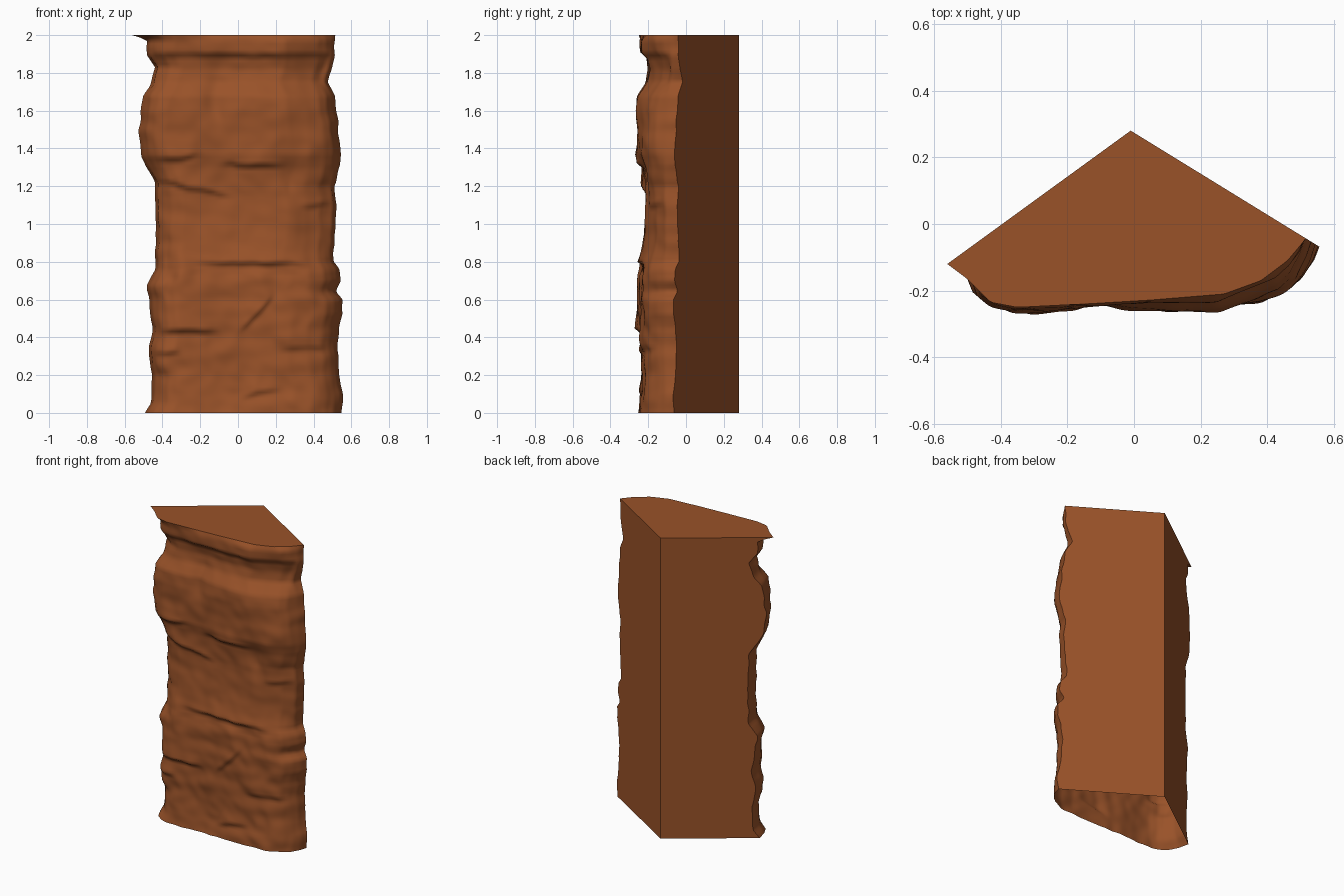
import bpy
from math import exp
from mathutils import Vector, noise

if "Cube" in bpy.data.objects:
    bpy.data.objects.remove(bpy.data.objects["Cube"])

ROWS, COLS = 130, 84
APEX = (-0.01, 0.28)

# Silhouettes read against height: left edge, right edge, front depth
LEFT = [(0, -.49), (.05, -.465), (.2, -.455), (.3, -.47), (.45, -.455), (.6, -.475), (.68, -.48),
        (.76, -.44), (.9, -.435), (1.22, -.44), (1.28, -.465), (1.36, -.515), (1.5, -.523),
        (1.68, -.5), (1.73, -.47), (1.83, -.44), (1.89, -.48), (2, -.48)]
RIGHT = [(0, .55), (.1, .552), (.2, .535), (.45, .53), (.52, .553), (.6, .547), (.64, .52), (.7, .545),
         (.76, .535), (.8, .505), (1.1, .52), (1.2, .51), (1.31, .545), (1.4, .54), (1.6, .525),
         (1.68, .515), (1.75, .47), (1.82, .495), (1.9, .515), (2, .51)]
DEPTH = [(0, -.25), (.1, -.235), (.4, -.238), (.7, -.243), (.8, -.233), (.9, -.22), (1.15, -.213),
         (1.3, -.228), (1.37, -.247), (1.6, -.258), (1.68, -.253), (1.75, -.213), (1.82, -.2),
         (1.88, -.213), (1.91, -.237), (2, -.243)]
# Plan outline of the flat top
TOP = [(-.56, -.12), (-.5, -.165), (-.43, -.235), (-.35, -.25), (-.15, -.24), (.05, -.228),
       (.27, -.21), (.38, -.17), (.46, -.11), (.515, -.045)]
# Overhanging ledges: x, z, half width, slope, push-out
LEDGES = [(.07, .79, .26, -.03, .03), (-.27, .43, .15, 0, .028), (-.38, .32, .07, 0, .02),
          (.08, 1.31, .14, 0, .026), (-.32, 1.35, .11, .06, .022), (-.25, 1.19, .2, -.2, .02),
          (.12, .1, .09, .15, .016), (.42, 1.1, .08, .1, .014), (.1, .52, .08, 1, .018),
          (.02, 1.89, .25, -.04, .01), (.36, .34, .12, 0, .012)]
# Broad swells and hollows: x, z, radius x, radius z, push-out
SWELLS = [(-.28, .65, .1, .16, .018), (-.12, 1.66, .05, .12, -.025), (.15, 1.55, .18, .16, .01),
          (.4, .95, .07, .2, -.015), (.27, 1.24, .05, .08, -.022), (-.36, .75, .04, .15, -.018)]


def interp(table, t):
    for (a, va), (b, vb) in zip(table, table[1:]):
        if t <= b:
            return va + (vb - va) * (t - a) / (b - a)
    return table[-1][1]


def along(points, u):
    """Point at even-length fraction u of a plan outline."""
    pts = [Vector(p) for p in points]
    lens = [(b - a).length for a, b in zip(pts, pts[1:])]
    d = u * sum(lens)
    for a, b, n in zip(pts, pts[1:], lens):
        if d <= n:
            return a.lerp(b, d / n)
        d -= n
    return pts[-1]


def wall_y(x):
    """Depth of the flat back planes at x."""
    return APEX[1] - (APEX[0] - x) * .727 if x < 0 else APEX[1] - (x - APEX[0]) * .615


def outline(z):
    jag = .008 * noise.noise(Vector((1.5, 4.5, z * 15)))
    l, r, d = interp(LEFT, z) + jag, interp(RIGHT, z) + jag, interp(DEPTH, z)
    # The right corner is fuller low down and slimmer near the top
    s = min(max((z - 1.4) / .4, 0), 1) * .03
    return [(l, wall_y(l)), (l + .016, -.14), (l + .045, d + .045), (l + .085, d + .014),
            (l + .14, d), (-.1, d + .006), (.1, d + .004), (r - .26, d + .002 + s * .3),
            (r - .16, d + .02 + s), (r - .085, d + .05 + s), (r - .045, d + .085 + s),
            (r - .015, -.11 + s), (r, wall_y(r))]


def relief(x, z):
    out = 0
    for cx, cz, w, slope, amt in LEDGES:
        wob = .014 * noise.noise(Vector((x * 9, cz * 7, 2)))
        h = z - cz - slope * (x - cx) - wob
        rise = min(max((h + .012) / .024, 0), 1)
        out += amt * exp(-((x - cx) / w) ** 4) * (rise * exp(-max(h, 0) / .09)
                                               - .3 * (1 - rise) * exp(min(h, 0) / .05))
    for cx, cz, rx, rz, amt in SWELLS:
        out += amt * exp(-((x - cx) / rx) ** 2 - ((z - cz) / rz) ** 2)
    # Chunky stone bumps, rougher near the foot
    rough = 1 if z < .75 else .65
    out += .012 * rough * noise.noise(Vector((x * 6, 3, z * 7)))
    return out + .008 * rough * noise.noise(Vector((x * 12 + z * 3, 8, z * 14)))


def rock_point(u, z):
    x, y = along(outline(z), u)
    fade = min(1, u / .12, (1 - u) / .12)
    y = max(y - relief(x, z) * fade, -.278)
    x += .012 * fade * noise.noise(Vector((x * 7, y * 8, z * 10)))
    # Last sliver flares to the flat top outline
    w = min(max((z - 1.965) / .035, 0), 1) ** 1.5
    x, y = Vector((x, y)).lerp(along(TOP, u), w)
    if u in (0, 1):
        y = wall_y(x)
    return x, y, z


mat = bpy.data.materials.new("red_rock")
mat.diffuse_color = (.32, .085, .022, 1)
mat.use_nodes = True
mat.node_tree.nodes["Principled BSDF"].inputs["Base Color"].default_value = mat.diffuse_color


def make(name, verts, faces, smooth=False):
    me = bpy.data.meshes.new(name)
    me.from_pydata(verts, [], faces)
    me.materials.append(mat)
    me.polygons.foreach_set("use_smooth", [smooth] * len(faces))
    bpy.context.collection.objects.link(bpy.data.objects.new(name, me))


# Rugged front face
grid = [[rock_point(c / COLS, 2 * r / ROWS) for c in range(COLS + 1)] for r in range(ROWS + 1)]
W = COLS + 1
quads = [(r * W + c, r * W + c + 1, (r + 1) * W + c + 1, (r + 1) * W + c)
         for r in range(ROWS) for c in range(COLS)]
make("rock_face", [p for row in grid for p in row], quads, True)

# Flat top cap
cap = grid[-1] + [(*APEX, 2)]
make("top_cap", cap, [tuple(range(len(cap)))])

# Two flat back walls, cut along the ragged rock edge; the bottom stays open
for name, col in (("back_wall_left", 0), ("back_wall_right", -1)):
    edge = [row[col] for row in grid]
    n = len(edge)
    verts = edge + [(*APEX, z) for _, _, z in edge]
    faces = [(i, i + 1, n + i + 1, n + i) for i in range(n - 1)]
    make(name, verts, faces if col == 0 else [f[::-1] for f in faces])
